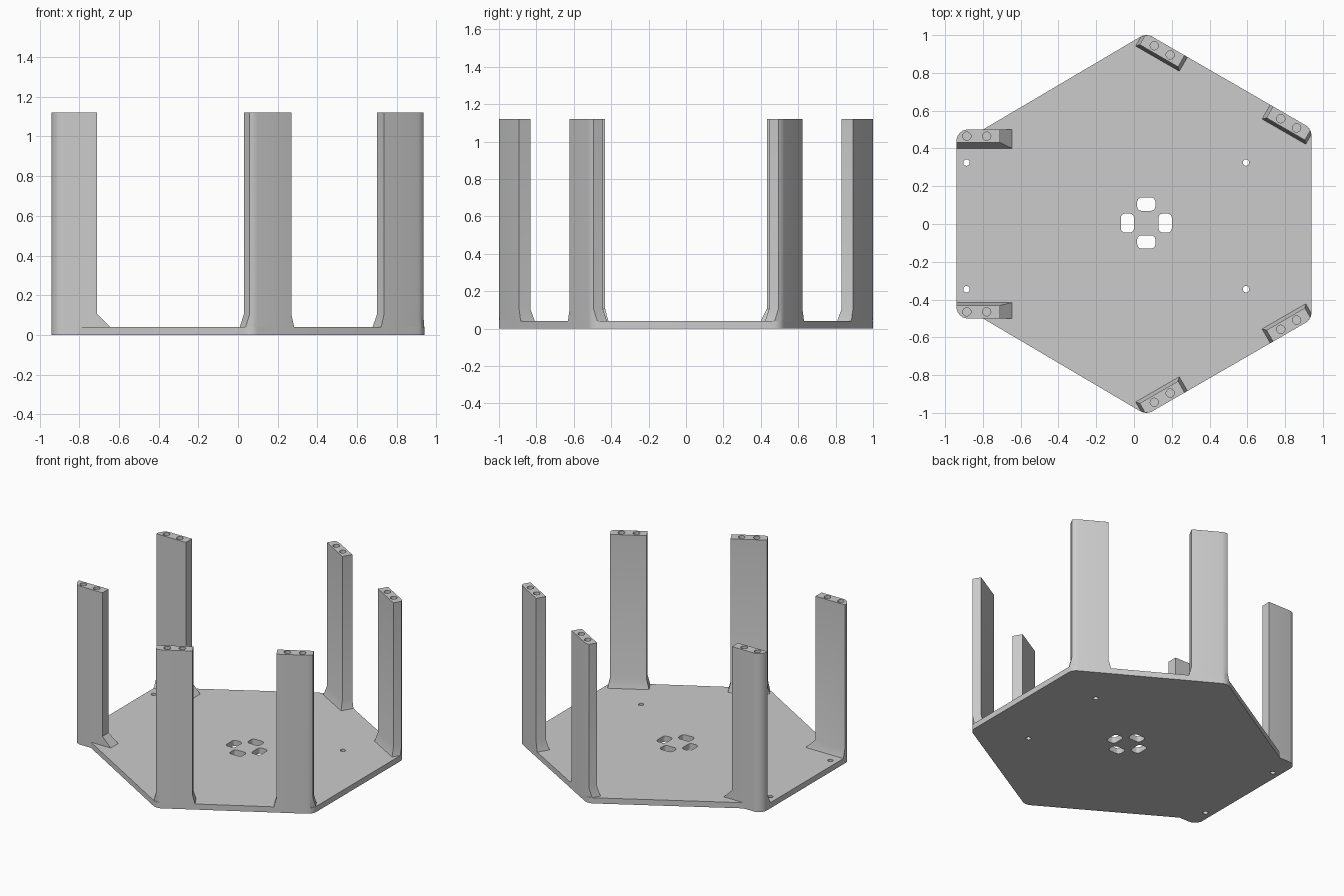
import bpy, bmesh, math
from mathutils import Vector

cube = bpy.data.objects.get("Cube")
if cube:
    bpy.data.objects.remove(cube, do_unlink=True)

CX, R = 0.065, 1.01            # hexagon centre and corner radius
THICK, FLARE_TOP, TOP = 0.04, 0.105, 1.12

grey = bpy.data.materials.new("matte grey")
grey.use_nodes = True
COLOUR = (0.6, 0.6, 0.6, 1)
grey.diffuse_color = COLOUR
grey.node_tree.nodes["Principled BSDF"].inputs["Base Color"].default_value = COLOUR


def rounded(corners, steps=6):
    """Outline with a tangent arc at each (x, y, radius) corner."""
    out = []
    for i, (x, y, r) in enumerate(corners):
        p = Vector((x, y))
        if r == 0:
            out.append(p)
            continue
        a = (Vector(corners[i - 1][:2]) - p).normalized()
        b = (Vector(corners[(i + 1) % len(corners)][:2]) - p).normalized()
        half = a.angle(b) / 2
        centre = p + (a + b).normalized() * r / math.sin(half)
        start = p + a * r / math.tan(half) - centre
        end = p + b * r / math.tan(half) - centre
        for k in range(steps + 1):
            out.append(centre + start.lerp(end, k / steps).normalized() * r)
    return out


def loft(name, rings):
    """Solid through rings of (outline, height)."""
    bm = bmesh.new()
    rows = [[bm.verts.new((p[0], p[1], z)) for p in pts] for pts, z in rings]
    n = len(rows[0])
    for lo, hi in zip(rows, rows[1:]):
        for i in range(n):
            j = (i + 1) % n
            bm.faces.new((lo[i], lo[j], hi[j], hi[i]))
    bm.faces.new(rows[0])
    bm.faces.new(rows[-1])
    bmesh.ops.recalc_face_normals(bm, faces=bm.faces)
    mesh = bpy.data.meshes.new(name)
    bm.to_mesh(mesh)
    bm.free()
    mesh.materials.append(grey)
    obj = bpy.data.objects.new(name, mesh)
    bpy.context.collection.objects.link(obj)
    return obj


def circle(x, y, r, n=20):
    return [(x + r * math.cos(math.tau * i / n), y + r * math.sin(math.tau * i / n))
            for i in range(n)]


def finish(obj, holes, z0, z1):
    """Cut hole outlines between two heights, then shade."""
    bpy.ops.object.select_all(action="DESELECT")
    bpy.context.view_layer.objects.active = obj
    obj.select_set(True)
    for outline in holes:
        cutter = loft("hole_cutter", [(outline, z0), (outline, z1)])
        cutter.hide_render = True
        mod = obj.modifiers.new("hole", "BOOLEAN")
        mod.operation, mod.solver, mod.object = "DIFFERENCE", "EXACT", cutter
        bpy.ops.object.modifier_apply(modifier=mod.name)
        bpy.data.objects.remove(cutter, do_unlink=True)
    bpy.ops.object.shade_smooth_by_angle(angle=math.radians(25))


# Base plate: hexagon with its left side widened into two tabs
side = R * math.cos(math.pi / 6)
left, tab = -0.94, 0.5
neck = CX - side + 0.01
outline = rounded([
    (CX, R, 0.065), (neck, tab, 0), (left, tab, 0.06),
    (left, -tab, 0.06), (neck, -tab, 0), (CX, -R, 0.065),
    (CX + side, -R / 2, 0.065), (CX + side, R / 2, 0.065)])
plate = loft("base_plate", [(outline, 0), (outline, THICK)])


# Cable slots around the middle and four screw holes
def slot(x, y, w, h):
    r = 0.022
    return rounded([(x - w, y - h, r), (x + w, y - h, r), (x + w, y + h, r), (x - w, y + h, r)], 4)


cuts = [slot(CX, 0.005 + s * 0.1, 0.048, 0.035) for s in (-1, 1)]
cuts += [slot(CX + s * 0.1, 0.005, 0.035, 0.05) for s in (-1, 1)]
cuts += [circle(x, y, 0.017) for x in (-0.887, 0.593) for y in (-0.345, 0.325)]
finish(plate, cuts, -0.05, 0.1)


def post(name, origin, along, inward, foot, top, hole_spots):
    """Upright post with a flared foot, drawn in a local along/inward frame."""
    def place(p):
        return Vector(origin) + Vector(along) * p[0] + Vector(inward) * p[1]
    foot, top = [place(p) for p in foot], [place(p) for p in top]
    obj = loft(name, [(foot, THICK), (top, FLARE_TOP), (top, TOP)])
    holes = [circle(*place(p), 0.022) for p in hole_spots]
    finish(obj, holes, TOP - 0.1, TOP + 0.05)


# Posts on the slanted edges, rounded to follow the plate corner
curve = [(0.0375, 0), (0.018, 0.003)]
slim_top = curve + [(0, 0.012), (0, 0.07), (0.235, 0.07), (0.235, 0)]
slim_foot = curve + [(-0.015, 0.028), (-0.015, 0.087), (0.252, 0.087), (0.252, 0)]
c, s = math.cos(math.pi / 6), 0.5
for label, m in (("back", 1), ("front", -1)):
    spots = [(0.07, 0.036), (0.167, 0.036)]
    post(label + "_post", (CX, m * R), (c, -m * s), (-s, -m * c), slim_foot, slim_top, spots)
    post(label + "_left_post", (CX + side, m * R / 2), (-c, m * s), (-s, -m * c),
         slim_foot, slim_top, spots)

    # Posts on the tabs, with a longer flare toward the middle
    def tab_outline(length, depth):
        return rounded([(0, 0, 0.06), (length, 0, 0), (length, depth, 0), (0, depth, 0)])
    reach = 0.1 if m == 1 else 0.085
    post(label + "_right_post", (left, m * tab), (1, 0), (0, -m),
         tab_outline(0.295, reach), tab_outline(0.23, 0.068), [(0.055, 0.035), (0.16, 0.035)])
